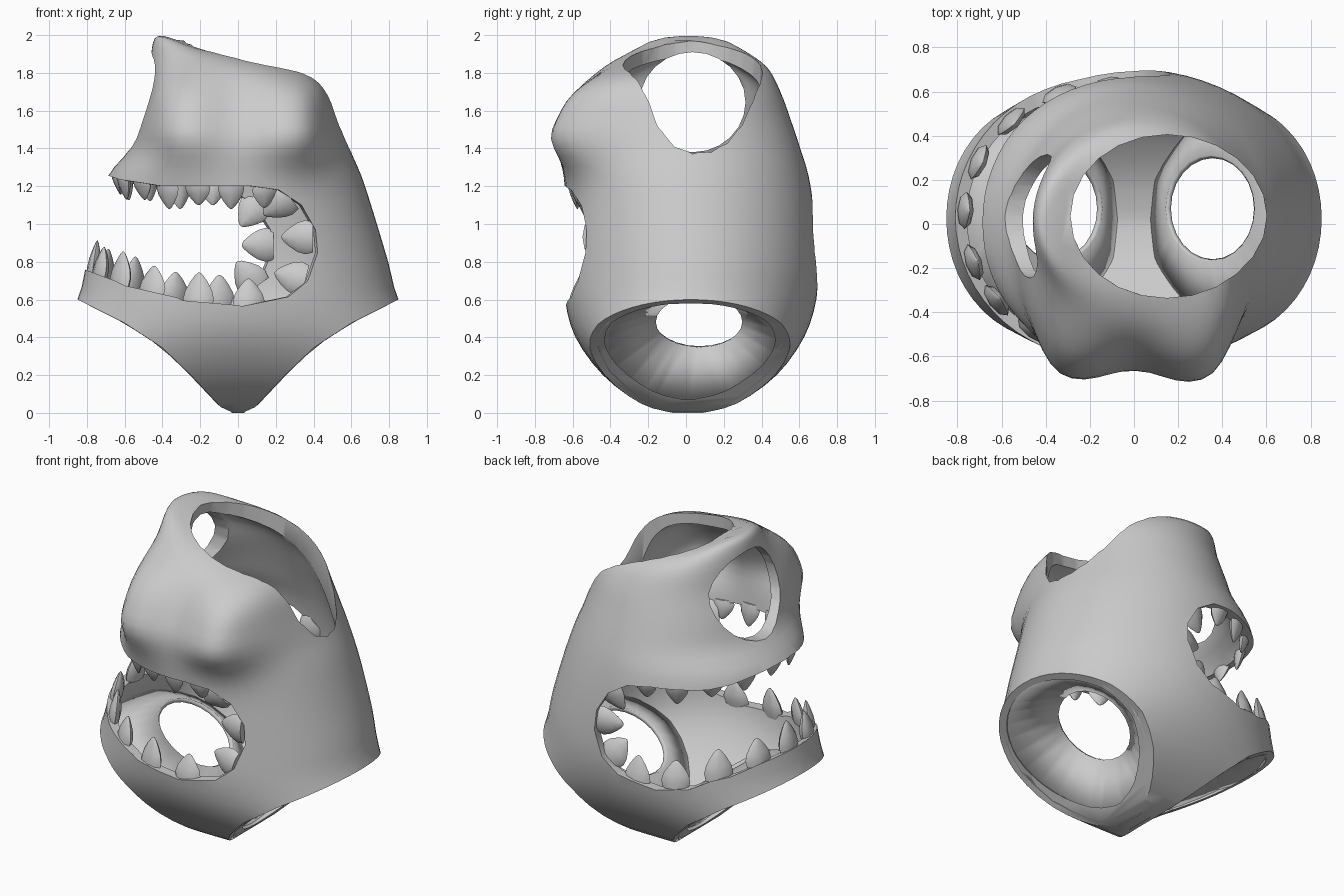
import bpy, bmesh, math
from mathutils import Vector

if "Cube" in bpy.data.objects:
    bpy.data.objects.remove(bpy.data.objects["Cube"])

clay = bpy.data.materials.new("grey_clay")
clay.diffuse_color = (0.6, 0.6, 0.6, 1)
clay.use_nodes = True
clay.node_tree.nodes["Principled BSDF"].inputs["Base Color"].default_value = clay.diffuse_color
WALL = 0.06

# body sections: z, left x, right x, front y, back y, tilt
ROWS = [(0, -1.5, 1.5, -.07, .09, 0), (.05, -1.45, 1.45, -.24, .27, 0),
        (.2, -1.25, 1.25, -.44, .48, 0), (.4, -.98, .98, -.585, .625, 0),
        (.6, -.85, .85, -.64, .69, 0), (.8, -.8, .795, -.64, .7, 0),
        (1.05, -.73, .72, -.635, .68, 0), (1.25, -.69, .655, -.635, .65, 0),
        (1.4, -.57, .59, -.6, .605, 0), (1.55, -.52, .535, -.54, .555, 0),
        (1.7, -.47, .49, -.47, .5, .04), (1.82, -.46, .43, -.41, .435, .12),
        (1.885, -.44, .34, -.3, .33, .17), (1.91, -.4, .2, -.15, .17, .17)]


def lerp_table(pts, v):
    for p, q in zip(pts, pts[1:]):
        if v <= q[0]:
            k = max(0, (v - p[0]) / (q[0] - p[0]))
            return [a + (b - a) * k for a, b in zip(p, q)]
    return list(pts[-1])


def surface_point(row, a, inset):
    """Point on the body section, with a double brow bulge and a left crest."""
    z, xl, xr, yf, yb, tilt = row
    rx = max((xr - xl) / 2 - inset, .02)
    ry = max((yb - yf) / 2 - inset, .02)
    x, y = rx * math.cos(a), ry * math.sin(a)
    if inset:
        z = z * (1 - .14 / 1.93) + .07
    p = Vector(((xl + xr) / 2 + x, (yf + yb) / 2 + y, z - tilt * x))
    if z > 1.7:
        p.z += .035 * min(1, (z - 1.7) / .15) * math.exp(-((p.x + .4) / .13) ** 2)
    if y < 0:
        ax, dz = abs(p.x), p.z - 1.54
        gz = math.exp(-(dz / .27) ** 4) if dz > 0 else math.exp(-abs(dz / .22) ** 2.5)
        if ax > .3:
            gx = math.exp(-((ax - .3) / .2) ** 2)
        else:
            gx = 1 - .29 * (1 + math.cos(math.pi * ax / .3))
        g = gz * gx * min(1, -y / .25)
        p.y -= .215 * g
        p.x += math.copysign(.04, p.x) * g * min(1, ax / .3)
    return p


def finish(name, bm, angle=35):
    bmesh.ops.recalc_face_normals(bm, faces=bm.faces)
    me = bpy.data.meshes.new(name)
    bm.to_mesh(me)
    bm.free()
    ob = bpy.data.objects.new(name, me)
    bpy.context.collection.objects.link(ob)
    me.materials.append(clay)
    if angle:
        smooth(ob, angle)
    return ob


def smooth(ob, angle):
    bpy.ops.object.select_all(action='DESELECT')
    ob.select_set(True)
    bpy.context.view_layer.objects.active = ob
    bpy.ops.object.shade_smooth_by_angle(angle=math.radians(angle))


def loft(bm, rings, caps=True):
    vs = [[bm.verts.new(p) for p in r] for r in rings]
    n = len(vs[0])
    for r, s in zip(vs, vs[1:]):
        for i in range(n):
            bm.faces.new((r[i], r[(i + 1) % n], s[(i + 1) % n], s[i]))
    if caps:
        bm.faces.new(vs[0][::-1])
        bm.faces.new(vs[-1])


def body_solid(name, inset):
    rows = []
    for i in range(len(ROWS) - 1):       # smooth interpolation between sections
        p0, p1 = ROWS[max(i - 1, 0)], ROWS[i]
        p2, p3 = ROWS[i + 1], ROWS[min(i + 2, len(ROWS) - 1)]
        for k in range(3):
            t = k / 3
            rows.append([.5 * (2 * b + (c - a) * t + (2 * a - 5 * b + 4 * c - d) * t * t
                               + (3 * b - a - 3 * c + d) * t ** 3)
                         for a, b, c, d in zip(p0, p1, p2, p3)])
    rows.append(ROWS[-1])
    bm = bmesh.new()
    loft(bm, [[surface_point(r, math.tau * i / 64, inset) for i in range(64)] for r in rows])
    return finish(name, bm, 0)


def solid(name, ring_a, ring_b):
    bm = bmesh.new()
    loft(bm, [ring_a, ring_b])
    return finish(name, bm, 0)


def cut(ob, cutter):
    m = ob.modifiers.new("cut", 'BOOLEAN')
    m.operation, m.solver, m.object = 'DIFFERENCE', 'EXACT', cutter
    bpy.context.view_layer.objects.active = ob
    bpy.ops.object.modifier_apply(modifier=m.name)
    bpy.data.objects.remove(cutter)


# hollow body
body = body_solid("body_shell", 0)
cut(body, body_solid("cavity", WALL))

# lower side openings
RIM = [(.03, -.1), (.035, .005), (.09, .03), (.25, .2), (.4, .345), (.6, .475), (.85, .6)]
for s in (-1, 1):
    prof = RIM + [(1.9, .6), (1.9, -.1)]
    cut(body, solid("side_cutter", [(s * x, -1, z) for x, z in prof],
                    [(s * x, 1, z) for x, z in prof]))

# top opening and small left opening
ring = [(math.cos(math.tau * i / 24), math.sin(math.tau * i / 24)) for i in range(24)]
cut(body, solid("top_cutter", [(.15 + .455 * c, .035 + .37 * s, 1.2) for c, s in ring],
                [(.15 + .43 * c, .035 + .37 * s, 2.3) for c, s in ring]))
cut(body, solid("left_cutter", [(-1, .035 + .28 * c, 1.645 + .265 * s) for c, s in ring],
                [(-.25, .035 + .28 * c, 1.645 + .265 * s) for c, s in ring]))

# wide mouth, slanting from the front right to the back
MOUTH = [(-1.5, 1.34), (-.68, 1.255), (-.4, 1.2), (.05, 1.2), (.2, 1.18), (.33, 1.1),
         (.41, .97), (.42, .85), (.36, .7), (.25, .615), (0, .565), (-.3, .595),
         (-.6, .675), (-.8, .755), (-1.5, 1.0)]


def skew(x, y):
    return x - (.11 + .21 * y) * min(1, max(0, (x + .7) / .7))


cut(body, solid("mouth_cutter", [(skew(x, -1), -1, z) for x, z in MOUTH],
                [(skew(x, 1), 1, z) for x, z in MOUTH]))
smooth(body, 40)

# funnels inside the lower openings
for s, side in ((-1, "left"), (1, "right")):
    outer, inner = [], []
    for i in range(24):
        c, n = math.cos(math.tau * i / 24), math.sin(math.tau * i / 24)
        x = .445 + .365 * c
        z = lerp_table(RIM[1:], x)[1] + .012
        _, xl, xr, yf, yb, _ = lerp_table(ROWS, z)
        half = (yb - yf) / 2 * math.sqrt(max(0, 1 - (2 * x / (xr - xl)) ** 2)) - .035
        half = min(half, .62 * abs(n) ** .8)
        outer.append((s * x, (yf + yb) / 2 + math.copysign(half, n), z))
        inner.append((s * (.35 + .195 * c), .07 + .235 * n, .49 + .14 * c))
    bm = bmesh.new()
    loft(bm, [outer, inner], False)
    funnel = finish(side + "_funnel", bm)
    m = funnel.modifiers.new("thickness", 'SOLIDIFY')
    m.thickness, m.offset = .025, 0


# teeth
def tooth(bm, base, direction, outward, height, width):
    d = Vector(direction).normalized()
    o = Vector(outward)
    o = (o - d * o.dot(d)).normalized()
    w = d.cross(o)
    rings = []
    for h, r in ((-.2, .9), (.1, 1), (.4, .86), (.7, .55), (.92, .25), (1, .06)):
        rings.append([Vector(base) + d * h * height - o * .02 * h
                      + w * r * width * math.cos(math.tau * i / 8)
                      + o * r * width * .42 * math.sin(math.tau * i / 8) for i in range(8)])
    loft(bm, rings)


UPPER = [(-1, 1.28), (-.68, 1.255), (-.4, 1.2), (.05, 1.2), (.2, 1.18), (.4, 1.1)]
LOWER = [(-1, .8), (-.8, .755), (-.6, .675), (-.3, .595), (0, .565), (.25, .61), (.4, .7)]
for name, lip, up, angles in (
        ("upper_teeth", UPPER, -1, (-76, -92, -108, -124, -141, -160, 178, 157, 137, 118, 101)),
        ("lower_teeth", LOWER, 1, (-86, -105, -125, -143, -161, 177, 156, 135, 115, 97))):
    bm = bmesh.new()
    for k, deg in enumerate(angles):
        a = math.radians(deg)
        z = 1.2 if up < 0 else .65
        for _ in range(3):
            p = surface_point(lerp_table(ROWS, z), a, 0)
            z = lerp_table(lip, p.x)[1]
        out = Vector((math.cos(a), math.sin(a), 0))
        p = p - out * .045
        p.z = z
        big = (.135 if up > 0 else .1) + .02 * (k % 2)
        tooth(bm, p, (0, 0, up), out, big, .085 if up > 0 else .07)
    finish(name, bm, 50)

# teeth in the mouth corners
bm = bmesh.new()
for base, d, out in (((.37, -.51, .93), (-1, 0, 0), (.3, -1, 0)),
                     ((.33, -.53, .71), (-1, 0, .25), (.3, -1, 0)),
                     ((.25, -.54, 1.13), (-.8, 0, -.6), (.3, -1, 0)),
                     ((.16, .62, .89), (-1, 0, 0), (.1, 1, 0)),
                     ((.10, .62, 1.1), (-.6, 0, -.8), (.1, 1, 0)),
                     ((.08, .62, .69), (-.6, 0, .8), (.1, 1, 0))):
    tooth(bm, base, d, out, .14, .09)
finish("corner_teeth", bm, 50)
